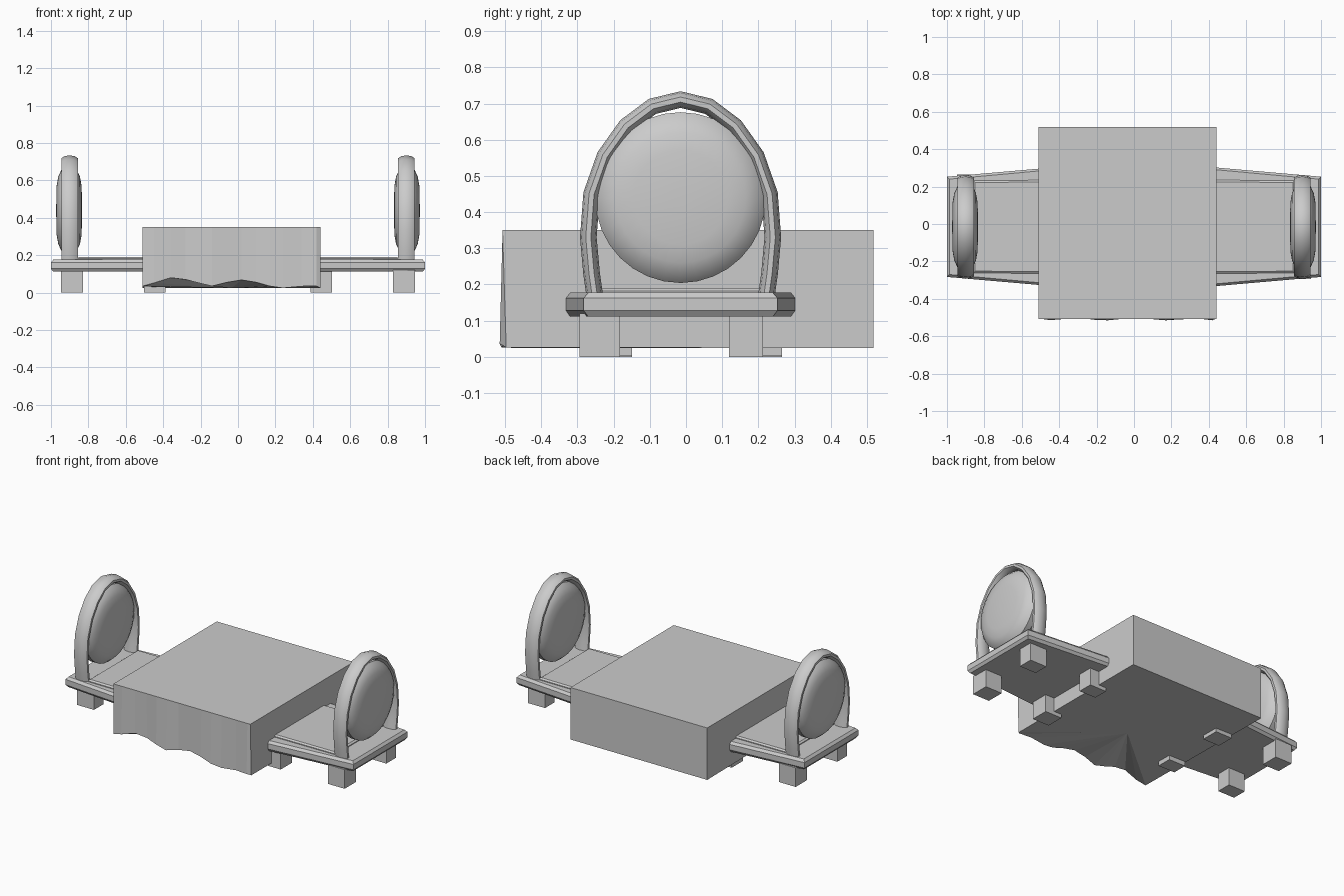
import bpy, bmesh
from math import pi, cos, sin, radians
from mathutils import Vector, Matrix

if "Cube" in bpy.data.objects:
    bpy.data.objects.remove(bpy.data.objects["Cube"])

CY = -0.015  # both chairs share this y centre


def make(name, bm, smooth=False):
    bmesh.ops.recalc_face_normals(bm, faces=bm.faces)
    me = bpy.data.meshes.new(name)
    bm.to_mesh(me)
    bm.free()
    ob = bpy.data.objects.new(name, me)
    bpy.context.collection.objects.link(ob)
    if smooth:
        bpy.ops.object.select_all(action='DESELECT')
        ob.select_set(True)
        bpy.context.view_layer.objects.active = ob
        bpy.ops.object.shade_smooth_by_angle(angle=radians(40))
    return ob


def place(bm, side):
    # the left chair is the right chair turned half a turn
    if side < 0:
        bm.transform(Matrix.Translation((0, 2 * CY, 0)) @ Matrix.Rotation(pi, 4, 'Z'))
    return bm


def loft(bm, rings, cap=True):
    vs = [[bm.verts.new(p) for p in r] for r in rings]
    n = len(vs[0])
    for a, b in zip(vs, vs[1:]):
        for i in range(n):
            bm.faces.new((a[i], a[(i + 1) % n], b[(i + 1) % n], b[i]))
    if cap:
        bm.faces.new(vs[0])
        bm.faces.new(vs[-1])


def slab(x0, x1, h0, h1, layers):
    # tapered plate; each layer is (z, inset)
    bm = bmesh.new()
    loft(bm, [[(x0 + i, CY - h0 + i, z), (x1 - i, CY - h1 + i, z),
               (x1 - i, CY + h1 - i, z), (x0 + i, CY + h0 - i, z)] for z, i in layers])
    return bm


def block(x0, x1, y0, y1, z0, z1):
    bm = bmesh.new()
    loft(bm, [[(x0, y0, z), (x1, y0, z), (x1, y1, z), (x0, y1, z)] for z in (z0, z1)])
    return bm


def arch():
    half = [(0.236, 0.16), (0.246, 0.23), (0.255, 0.33), (0.246, 0.45),
            (0.209, 0.555), (0.15, 0.638), (0.078, 0.692)]
    path = [Vector((0, CY - y, z)) for y, z in half] + [Vector((0, CY, 0.711))]
    path += [Vector((0, CY + y, z)) for y, z in reversed(half)]
    rings = []
    for i, p in enumerate(path):
        t = (path[min(i + 1, len(path) - 1)] - path[max(i - 1, 0)]).normalized()
        nrm = Vector((0, -t.z, t.y))
        rings.append([p + nrm * 0.023 * cos(a) + Vector((0.9 + 0.047 * sin(a), 0, 0))
                      for a in (k * pi / 5 for k in range(10))])
    bm = bmesh.new()
    loft(bm, rings)
    return bm


def pad():
    # round back pad, spun around the x axis
    prof = [(0.02, 0.069), (0.13, 0.067), (0.18, 0.058), (0.215, 0.042), (0.236, 0.018)]
    prof += [(r, -d) for r, d in reversed(prof)]
    bm = bmesh.new()
    loft(bm, [[(0.903 + d, CY + r * cos(a), 0.44 + r * sin(a))
               for a in (k * pi / 16 for k in range(32))] for r, d in prof])
    return bm


# Chairs
for s, side in ((1, "right"), (-1, "left")):
    make(side + "_seat", place(slab(0.37, 1.0, 0.323, 0.268,
         [(0.112, 0.012), (0.128, 0), (0.162, 0), (0.177, 0.013)]), s))
    make(side + "_seat_cushion", place(slab(0.4, 0.86, 0.25, 0.247,
         [(0.17, 0), (0.182, 0), (0.19, 0.01)]), s))
    make(side + "_back_frame", place(arch(), s), True)
    make(side + "_back_pad", place(pad(), s), True)
    for end, x0, x1, z in (("outer", 0.83, 0.947, 0.0), ("inner", 0.387, 0.503, 0.002)):
        make(f"{side}_{end}_leg_a", place(block(x0, x1, -0.295, -0.182, z, 0.12), s))
        make(f"{side}_{end}_leg_b", place(block(x0, x1, 0.119, 0.213, z, 0.12), s))

# Cloth-covered table: plain block with a wavy front hem
hem = [(-0.51, -0.505, 0.035), (-0.45, -0.514, 0.052), (-0.36, -0.507, 0.08),
       (-0.28, -0.503, 0.07), (-0.21, -0.512, 0.052), (-0.14, -0.515, 0.035),
       (-0.06, -0.505, 0.055), (0.02, -0.503, 0.068), (0.1, -0.509, 0.055),
       (0.17, -0.515, 0.035), (0.24, -0.51, 0.025), (0.34, -0.505, 0.034),
       (0.42, -0.515, 0.036), (0.44, -0.497, 0.026)]
bm = bmesh.new()
low = [bm.verts.new(p) for p in hem]
top = [bm.verts.new((p[0], -0.507, 0.35)) for p in hem]
for i in range(len(hem) - 1):
    bm.faces.new((low[i], low[i + 1], top[i + 1], top[i]))
bl, br = (bm.verts.new((x, 0.518, 0.024)) for x in (-0.51, 0.44))
tl, tr = (bm.verts.new((x, 0.518, 0.35)) for x in (-0.51, 0.44))
bm.faces.new(top + [tr, tl])
bm.faces.new((bl, br, tr, tl))
bm.faces.new((low[0], top[0], tl, bl))
bm.faces.new((low[-1], br, tr, top[-1]))
mid = bm.verts.new((-0.035, -0.1, 0.024))
loop = low + [br, bl]
for a, b in zip(loop, loop[1:] + loop[:1]):
    bm.faces.new((a, b, mid))
make("table_cloth", bm)
